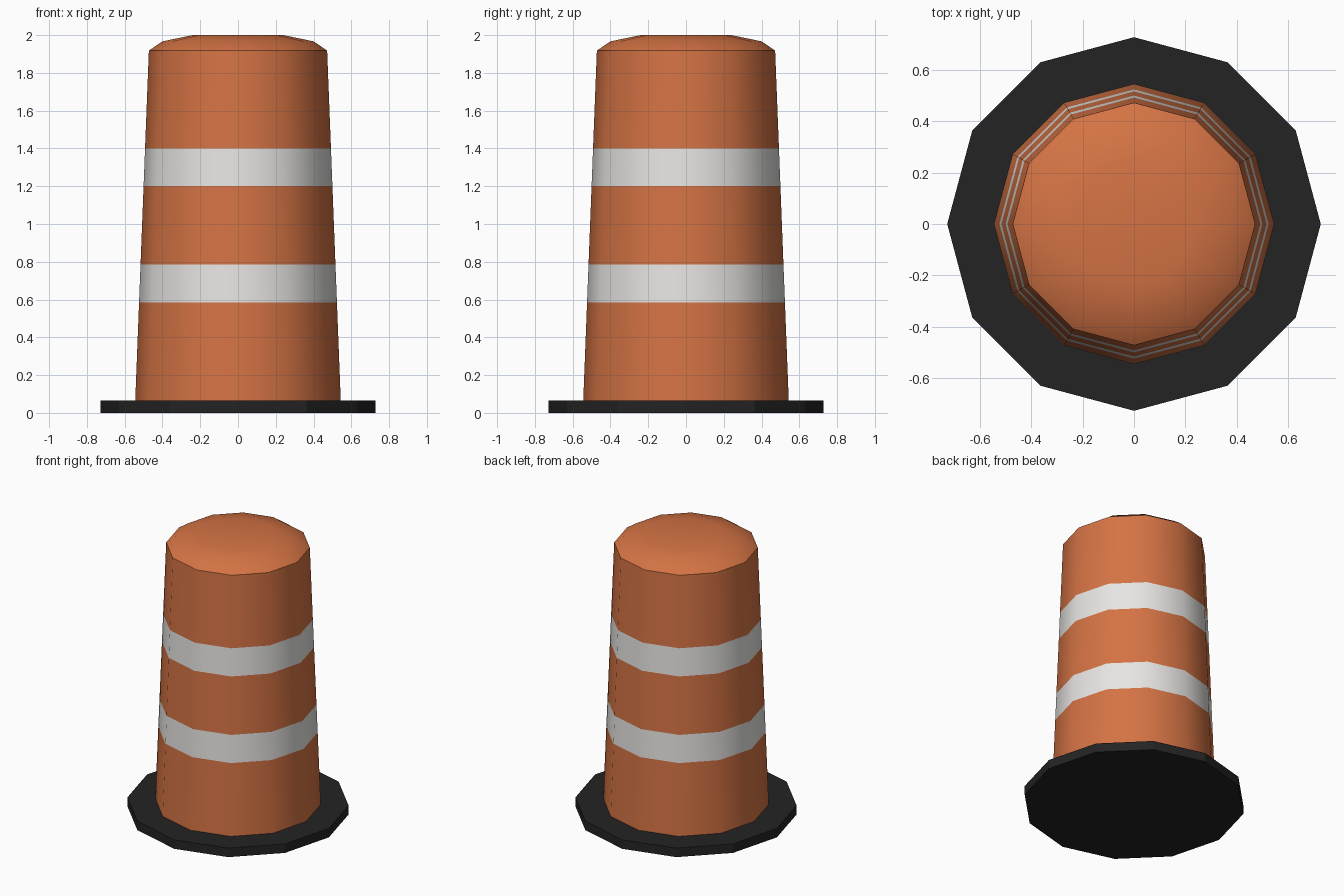
import bpy, bmesh, math

if "Cube" in bpy.data.objects:
    bpy.data.objects.remove(bpy.data.objects["Cube"])

SIDES = 12

def material(name, rgb):
    m = bpy.data.materials.new(name)
    m.diffuse_color = (*rgb, 1)
    m.use_nodes = True
    m.node_tree.nodes["Principled BSDF"].inputs["Base Color"].default_value = m.diffuse_color
    return m

orange = material("orange plastic", (0.66, 0.172, 0.058))
white = material("white band", (0.80, 0.79, 0.77))
black = material("black rubber", (0.017, 0.017, 0.017))

def lathe(name, profile, mats, close_bottom, band=lambda z: 0):
    """Revolve (radius, z) points into a 12-sided part, coloured by face height."""
    bm = bmesh.new()
    rings = [[bm.verts.new((r * math.cos(2 * math.pi * i / SIDES),
                            r * math.sin(2 * math.pi * i / SIDES), z))
              for i in range(SIDES)] for r, z in profile]
    for a, b in zip(rings, rings[1:]):
        for i in range(SIDES):
            j = (i + 1) % SIDES
            f = bm.faces.new((a[i], a[j], b[j], b[i]))
            f.material_index = band(f.calc_center_median().z)
    bm.faces.new(rings[-1])
    if close_bottom:
        bm.faces.new(rings[0][::-1])
    me = bpy.data.meshes.new(name)
    bm.to_mesh(me)
    bm.free()
    for m in mats:
        me.materials.append(m)
    ob = bpy.data.objects.new(name, me)
    bpy.context.collection.objects.link(ob)
    return ob

# Rubber base ring
lathe("base", [(0.727, 0), (0.727, 0.065)], [black], True)

# Tapered barrel with two white bands and a shallow domed top
def radius(z):
    return 0.544 + (0.472 - 0.544) * (z - 0.065) / (1.918 - 0.065)

heights = [0.065, 0.585, 0.785, 1.2, 1.4, 1.918]
profile = [(radius(z), z) for z in heights] + [(0.40, 1.967), (0.24, 2.0)]
barrel = lathe("barrel", profile, [orange, white], False,
               lambda z: int(0.585 < z < 0.785 or 1.2 < z < 1.4))

# Smooth sides, sharp rim
bpy.context.view_layer.objects.active = barrel
barrel.select_set(True)
bpy.ops.object.shade_smooth_by_angle(angle=math.radians(35))
